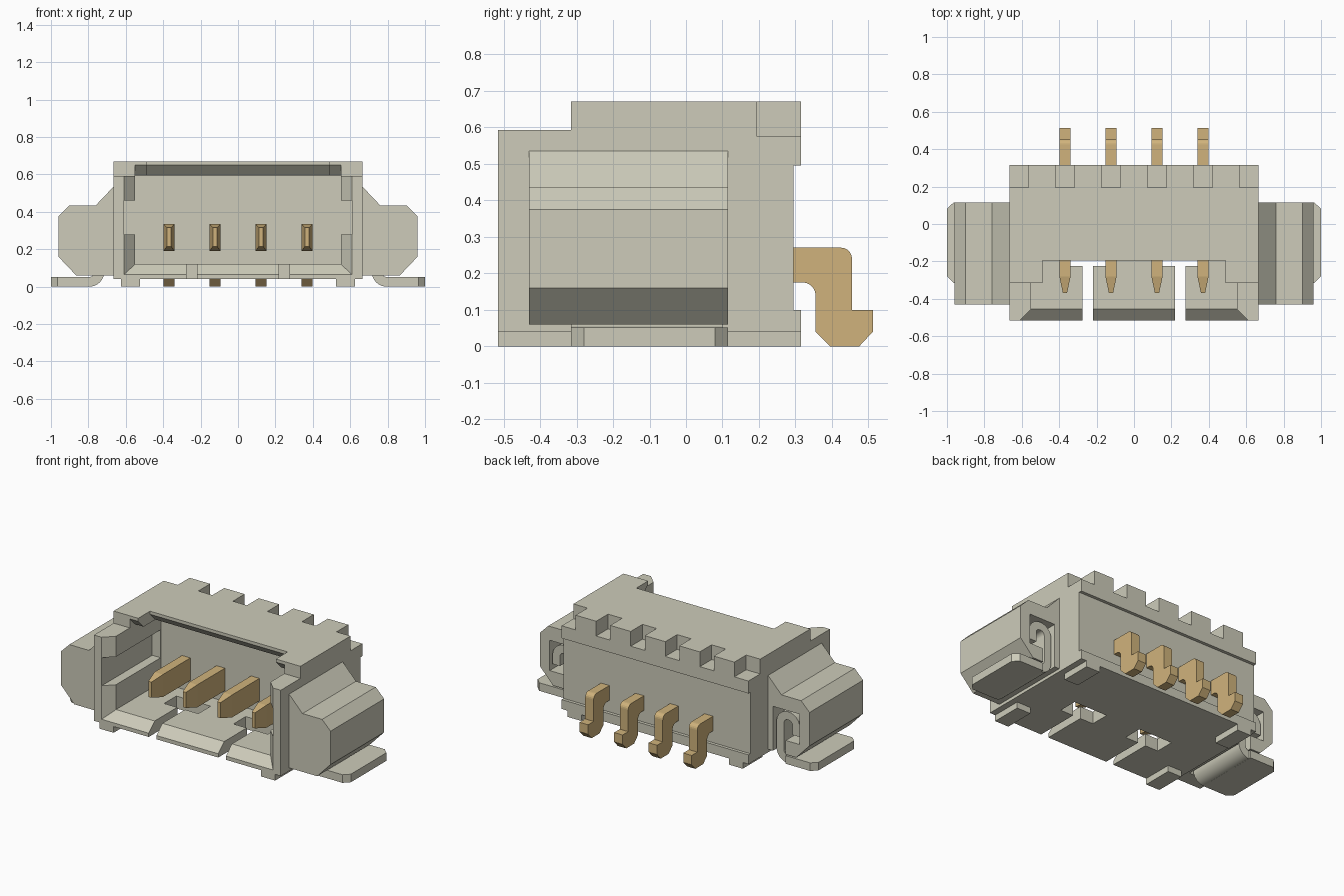
import bpy, bmesh, math

if "Cube" in bpy.data.objects:
    bpy.data.objects.remove(bpy.data.objects["Cube"])


def material(name, rgb):
    m = bpy.data.materials.new(name)
    m.use_nodes = True
    m.diffuse_color = (*rgb, 1)
    m.node_tree.nodes["Principled BSDF"].inputs["Base Color"].default_value = (*rgb, 1)
    return m


PLASTIC = material("warm grey plastic", (0.61, 0.60, 0.49))
BRASS = material("brass", (0.63, 0.45, 0.20))


def loft(name, loop_a, loop_b, mat=PLASTIC):
    """Solid between two loops of 3D points."""
    bm = bmesh.new()
    a = [bm.verts.new(p) for p in loop_a]
    b = [bm.verts.new(p) for p in loop_b]
    bm.faces.new(a)
    bm.faces.new(b[::-1])
    for i in range(len(a)):
        j = (i + 1) % len(a)
        bm.faces.new((a[j], a[i], b[i], b[j]))
    bmesh.ops.recalc_face_normals(bm, faces=bm.faces)
    me = bpy.data.meshes.new(name)
    bm.to_mesh(me)
    bm.free()
    me.materials.append(mat)
    ob = bpy.data.objects.new(name, me)
    bpy.context.collection.objects.link(ob)
    return ob


def prism(name, pts, axis, lo, hi, mat=PLASTIC):
    """Extrude a 2D profile along one axis."""
    def place(p, t):
        q = list(p)
        q.insert("xyz".index(axis), t)
        return q
    return loft(name, [place(p, lo) for p in pts], [place(p, hi) for p in pts], mat)


def box(name, x, y, z, mat=PLASTIC):
    pts = [(x[0], y[0]), (x[1], y[0]), (x[1], y[1]), (x[0], y[1])]
    return prism(name, pts, "z", z[0], z[1], mat)


def carve(ob, cutters):
    """Subtract the cutters, bake the result and remove them."""
    for c in cutters:
        c.hide_render = True
        mod = ob.modifiers.new("cut", "BOOLEAN")
        mod.operation = "DIFFERENCE"
        mod.solver = "EXACT"
        mod.object = c
    bpy.context.view_layer.update()
    dg = bpy.context.evaluated_depsgraph_get()
    me = bpy.data.meshes.new_from_object(ob.evaluated_get(dg))
    ob.modifiers.clear()
    ob.data = me
    for c in cutters:
        bpy.data.objects.remove(c)


def arc(cx, cz, r, a0, a1, n=8):
    return [(cx + r * math.cos(math.radians(a0 + (a1 - a0) * i / n)),
             cz + r * math.sin(math.radians(a0 + (a1 - a0) * i / n))) for i in range(n + 1)]


PINS = [-0.369, -0.123, 0.123, 0.369]

# Housing shell from its side profile
housing = prism("housing", [
    (-.515, .04), (.315, .04), (.315, .10), (.295, .10), (.295, .495), (.315, .495),
    (.315, .67), (-.315, .67), (-.315, .592), (-.515, .592)], "x", -.665, .665)

# Mating cavity, side grooves, flared mouth and roof opening
cuts = [
    box("cavity", (-.55, .55), (-.7, 0), (.12, .595)),
    box("grooves", (-.61, .61), (-.7, -.001), (.28, .46)),
    loft("mouth",
         [(-.62, -.525, .055), (.62, -.525, .055), (.62, -.525, .7), (-.62, -.525, .7)],
         [(-.55, -.455, .12), (.55, -.455, .12), (.55, -.455, .7), (-.55, -.455, .7)]),
    prism("roof_cut", [(-.7, .5), (-.14, .5), (-.14, .595), (-.195, .65),
                       (-.195, .8), (-.7, .8)], "x", -.49, .49),
    prism("roof_bevel", [(-.7, .5), (-.26, .5), (-.26, .595), (-.315, .65),
                         (-.7, .65)], "x", -.55, .55),
]
# Floor slots with a wider window behind each
for s in (-1, 1):
    cuts.append(box("slot", sorted((s * .22, s * .275)), (-.7, -.2), (-.1, .2)))
    cuts.append(box("window", sorted((s * .125, s * .369)), (-.225, -.1), (-.1, .15)))
# Notches along the rear top edge
for x, w in [(p, .05) for p in PINS] + [(-.665, .1), (.665, .1)]:
    cuts.append(box("notch", (x - w, x + w), (.195, .4), (.575, .8)))
carve(housing, cuts)

for s, side in ((-1, "right"), (1, "left")):
    # Standoff feet
    fx = sorted((s * .525, s * .625))
    box(side + "_front_foot", fx, (-.515, -.315), (0, .045))
    box(side + "_rear_foot", fx, (.115, .315), (0, .045))

    # Side wing with a pocket for the solder tab
    wing = prism(side + "_wing", [(s * x, z) for x, z in [
        (.66, .06), (.865, .06), (.96, .16), (.96, .375), (.90, .435), (.76, .435),
        (.665, .535), (.66, .535)]], "y", -.43, .115)
    carve(wing, [
        box("pocket", sorted((s * .70, s * .89)), (-.33, .3), (.15, .345)),
        box("mouth", sorted((s * .70, s * .79)), (-.33, .3), (-.1, .2))])

    # Solder tab: flat plate plus bent hook
    prism(side + "_tab_plate", [(s * x, y) for x, y in [
        (.79, -.315), (.965, -.315), (1, -.28), (1, .08), (.965, .115), (.79, .115)]],
        "z", 0, .052)
    bends = [(.795, .08, 270, 180), (.795, .25, 180, 90), (.80, .25, 90, 0)]
    outer, inner = [], []
    for cx, cz, a0, a1 in bends:
        outer += arc(cx, cz, .08, a0, a1)
        inner += arc(cx, cz, .028, a0, a1)
    outer.append((.88, .19))
    inner.append((.828, .19))
    hook = prism(side + "_tab_hook", [(s * x, z) for x, z in outer + inner[::-1]],
                 "y", -.315, .10)
    hook.data.shade_smooth()
    bpy.ops.object.select_all(action="DESELECT")
    hook.select_set(True)
    bpy.context.view_layer.objects.active = hook
    bpy.ops.object.shade_smooth_by_angle(angle=math.radians(30))

# Contact pins: tapered blade in front, bent solder leg behind
leg = ([(.25, .27)] + arc(.425, .24, .03, 90, 0, 5) + [
    (.455, .10), (.512, .10), (.512, .04), (.475, 0), (.395, 0), (.355, .04)]
    + arc(.32, .14, .035, 0, 90, 5) + [(.25, .175)])


def ring(x, y, w, z0, z1):
    return [(x - w, y, z0), (x + w, y, z0), (x + w, y, z1), (x - w, y, z1)]


for i, x in enumerate(PINS, 1):
    prism(f"pin_{i}_leg", leg, "x", x - .03, x + .03, BRASS)
    back = ring(x, -.28, .03, .19, .335)
    loft(f"pin_{i}_blade", back, ring(x, .05, .03, .19, .335), BRASS)
    loft(f"pin_{i}_tip", ring(x, -.37, .011, .215, .315), back, BRASS)
